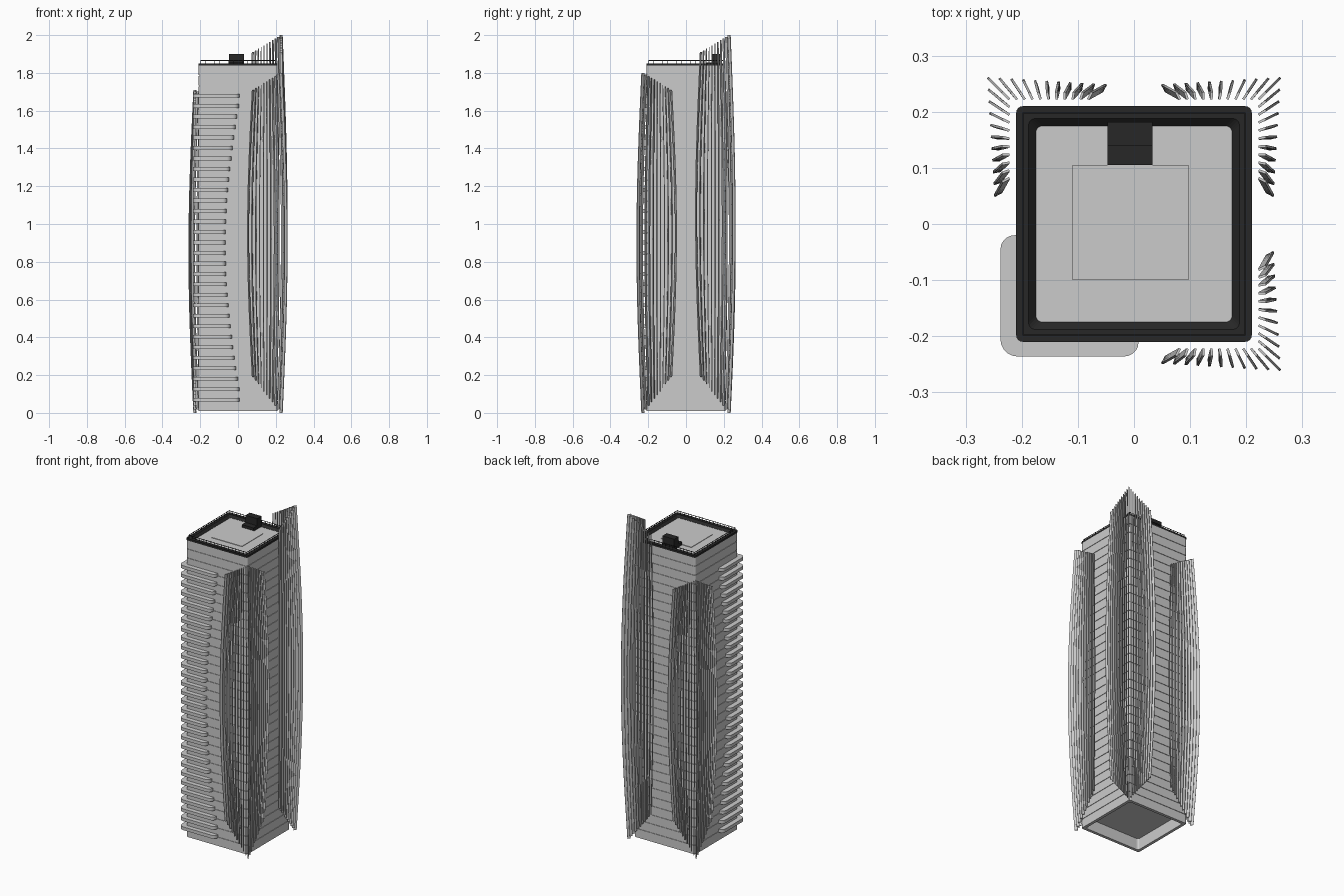
import bpy, bmesh, math

if "Cube" in bpy.data.objects:
    bpy.data.objects.remove(bpy.data.objects["Cube"])

dark = bpy.data.materials.new("dark_metal")
dark.diffuse_color = (0.02, 0.02, 0.02, 1)
dark.use_nodes = True
dark.node_tree.nodes["Principled BSDF"].inputs["Base Color"].default_value = dark.diffuse_color


def finish(name, bm, mat=None, smooth=False):
    bmesh.ops.recalc_face_normals(bm, faces=bm.faces)
    me = bpy.data.meshes.new(name)
    bm.to_mesh(me)
    bm.free()
    ob = bpy.data.objects.new(name, me)
    bpy.context.collection.objects.link(ob)
    if mat:
        me.materials.append(mat)
    if smooth:
        bpy.ops.object.select_all(action='DESELECT')
        ob.select_set(True)
        bpy.context.view_layer.objects.active = ob
        bpy.ops.object.shade_smooth_by_angle(angle=math.radians(35))
    return ob


def rounded(points, steps=4):
    """Outline from (x, y, radius) corners; right-angle corners only."""
    out = []
    n = len(points)
    for i, (x, y, r) in enumerate(points):
        if r == 0:
            out.append((x, y))
            continue
        px, py, _ = points[i - 1]
        nx, ny, _ = points[(i + 1) % n]
        a = math.hypot(px - x, py - y)
        b = math.hypot(nx - x, ny - y)
        u = ((px - x) / a, (py - y) / a)
        v = ((nx - x) / b, (ny - y) / b)
        for k in range(steps + 1):
            ang = math.pi / 2 * k / steps
            p, q = r * (1 - math.sin(ang)), r * (1 - math.cos(ang))
            out.append((x + u[0] * p + v[0] * q, y + u[1] * p + v[1] * q))
    return out


def square(h, r=0.012):
    return rounded([(-h, -h, r), (h, -h, r), (h, h, r), (-h, h, r)])


def loft(bm, rings, cap_start=True, cap_end=True):
    """Skin a list of closed 3D rings."""
    vs = [[bm.verts.new(p) for p in ring] for ring in rings]
    n = len(vs[0])
    for a, b in zip(vs, vs[1:]):
        for i in range(n):
            bm.faces.new((a[i], a[(i + 1) % n], b[(i + 1) % n], b[i]))
    if cap_start:
        bm.faces.new(vs[0][::-1])
    if cap_end:
        bm.faces.new(vs[-1])


def at(outline, z):
    return [(x, y, z) for x, y in outline]


def box(bm, x0, x1, y0, y1, z0, z1):
    o = [(x0, y0), (x1, y0), (x1, y1), (x0, y1)]
    loft(bm, [at(o, z0), at(o, z1)])


H = 0.208
FLOOR = 0.0555

# tower body: recessed underside, a fine groove at every floor, sunken roof
profile = [(0.19, 0.08), (0.19, 0.01), (H, 0.01)]
for k in range(1, 33):
    z = 0.01 + k * FLOOR
    profile += [(H, z - 0.002), (H - 0.003, z - 0.002), (H - 0.003, z + 0.002), (H, z + 0.002)]
profile += [(H, 1.84), (0.19, 1.84), (0.176, 1.836)]
bm = bmesh.new()
loft(bm, [at(square(h), z) for h, z in profile])
finish("tower_body", bm)

# dark parapet around the roof
bm = bmesh.new()
loft(bm, [at(square(h), z) for h, z in
          [(H + 0.002, 1.838), (H + 0.002, 1.85), (0.188, 1.85), (0.175, 1.837)]], False, False)
finish("roof_parapet", bm, dark)

# raised pad in the middle of the roof
bm = bmesh.new()
box(bm, -0.11, 0.097, -0.1, 0.105, 1.834, 1.839)
finish("roof_pad", bm)

# rooftop plant box with a low front step
bm = bmesh.new()
box(bm, -0.047, 0.033, 0.14, 0.182, 1.836, 1.9)
box(bm, -0.047, 0.033, 0.105, 0.14, 1.836, 1.856)
finish("plant_box", bm, dark)

# roof railing: posts and a top rail on all four sides
bm = bmesh.new()
R = 0.198
for k in range(17):
    p = -R + 2 * R * k / 16
    for s in (-R, R):
        box(bm, p - .001, p + .001, s - .001, s + .001, 1.849, 1.868)
        if 0 < k < 16:
            box(bm, s - .001, s + .001, p - .001, p + .001, 1.849, 1.868)
for s in (-R, R):
    box(bm, -R, R, s - .001, s + .001, 1.864, 1.867)
    box(bm, s - .001, s + .001, -R, R, 1.864, 1.867)
finish("roof_railing", bm, dark)

# wrap-around balconies on the front left corner, shorter at mid height
bm = bmesh.new()
for k in range(30):
    z = 0.07 + k * FLOOR
    e = 0.008 - 0.074 * math.sin(math.pi * min(max((z - 0.12) / 1.53, 0), 1))
    f = e - 0.028
    o = rounded([(-0.238, -0.236, 0.03), (e, -0.236, 0.025), (e, -0.2, 0),
                 (-0.2, -0.2, 0), (-0.2, f, 0), (-0.238, f, 0.025)], 5)
    loft(bm, [at(o, z - 0.01), at(o, z + 0.01)])
finish("balconies", bm, smooth=True)


# bowed sunshade fins fanning out around three corners
def fin(bm, sx, sy, swap, t, top):
    a = 0.235 - 0.16 * t
    z0, z1 = 0.19 * t, top - 0.09 * t
    lean = 0.013 * (1 - t) ** 2 - 0.007 * t ** 4
    ln = math.hypot(lean, 0.013)
    w = (0.0022 * 0.013 / ln, -0.0022 * lean / ln)
    rings = []
    for k in range(17):
        s = k / 16
        b = math.sin(math.pi * s)
        ox = a + (0.026 - 0.051 * t) * b
        oy = 0.235 + (0.026 - 0.012 * t) * b
        ix, iy = ox - lean, oy - 0.013
        ring = [(ox + w[0], oy + w[1]), (ox - w[0], oy - w[1]),
                (ix - w[0], iy - w[1]), (ix + w[0], iy + w[1])]
        if swap:
            ring = [(y, x) for x, y in ring]
        rings.append([(sx * x, sy * y, z0 + (z1 - z0) * s) for x, y in ring])
    loft(bm, rings)


for name, sx, sy, top in (("back_right_fins", 1, 1, 2.0),
                          ("front_right_fins", 1, -1, 1.8),
                          ("back_left_fins", -1, 1, 1.71)):
    bm = bmesh.new()
    for i in range(11):
        for swap in (False, True):
            if i or not swap:
                fin(bm, sx, sy, swap, i / 10, top)
    finish(name, bm, smooth=True)
